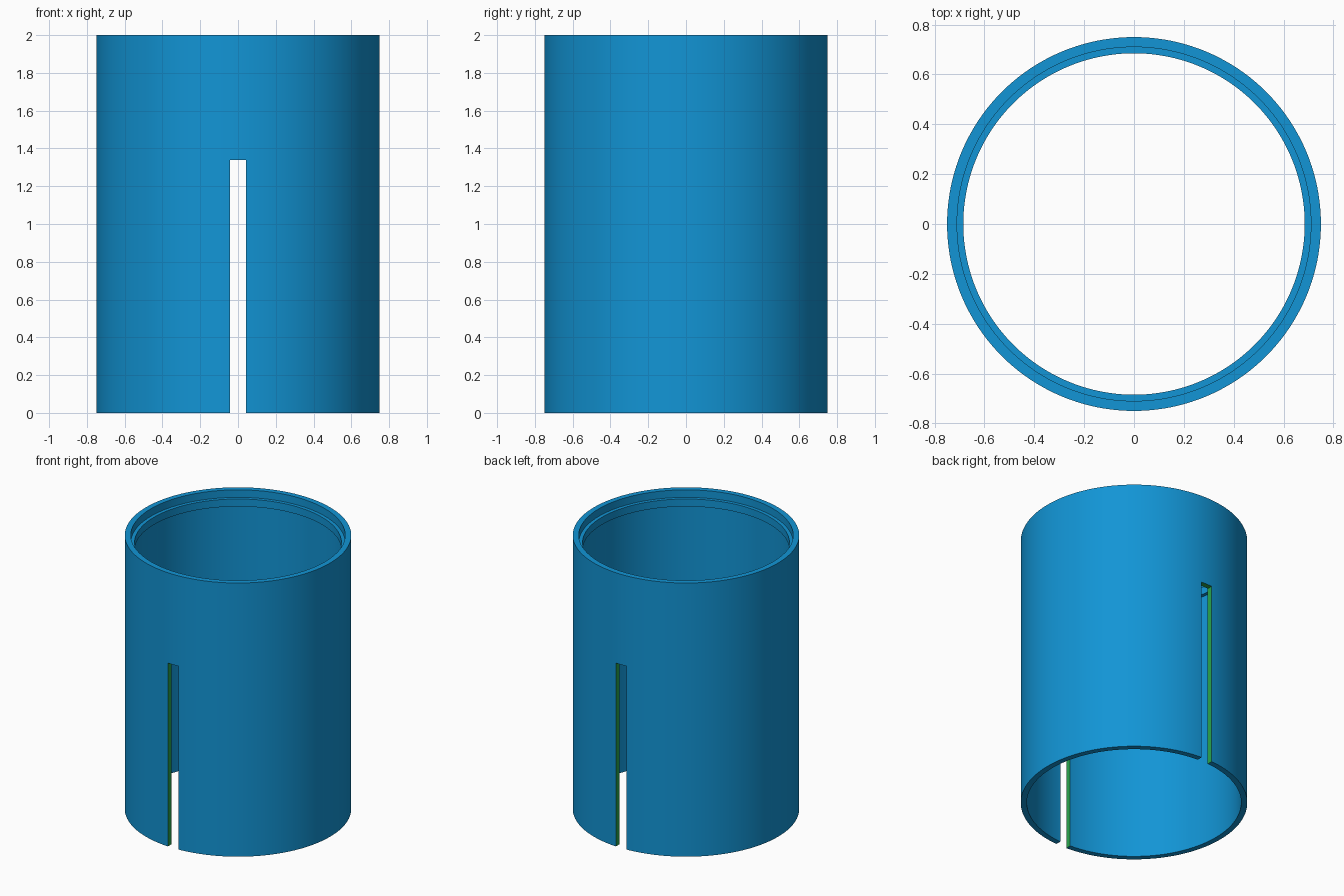
import bpy, bmesh, math
from mathutils import Matrix

if "Cube" in bpy.data.objects:
    bpy.data.objects.remove(bpy.data.objects["Cube"])

SEGMENTS = 160
SLOT_HALF, SLOT_TOP = 0.043, 1.34


def material(name, rgb):
    m = bpy.data.materials.new(name)
    m.diffuse_color = (*rgb, 1.0)
    m.use_nodes = True
    m.node_tree.nodes["Principled BSDF"].inputs["Base Color"].default_value = m.diffuse_color
    return m


def add_object(name, bm):
    bmesh.ops.recalc_face_normals(bm, faces=bm.faces)
    mesh = bpy.data.meshes.new(name)
    bm.to_mesh(mesh)
    bm.free()
    obj = bpy.data.objects.new(name, mesh)
    bpy.context.collection.objects.link(obj)
    return obj


# Tube wall with an inner ridge near the top: closed (radius, z) profile
profile = [(0.75, 0), (0.75, 2), (0.71, 2), (0.71, 1.945),
           (0.685, 1.945), (0.685, 1.89), (0.71, 1.89), (0.71, 0)]
bm = bmesh.new()
rings = []
for i in range(SEGMENTS):
    a = 2 * math.pi * i / SEGMENTS
    rings.append([bm.verts.new((r * math.cos(a), r * math.sin(a), z))
                  for r, z in profile])
for i in range(SEGMENTS):
    p, q = rings[i], rings[(i + 1) % SEGMENTS]
    for j in range(len(profile)):
        k = (j + 1) % len(profile)
        bm.faces.new((p[j], q[j], q[k], p[k]))
tube = add_object("slotted_tube", bm)
tube.data.materials.append(material("blue", (0.006, 0.30, 0.67)))
tube.data.materials.append(material("green", (0.022, 0.38, 0.075)))

# Cutter for the front and back slots, open at the bottom
bm = bmesh.new()
bmesh.ops.create_cube(bm, size=1, matrix=Matrix.Translation((0, 0, SLOT_TOP / 2 - 0.1))
                      @ Matrix.Diagonal((2 * SLOT_HALF, 2, SLOT_TOP + 0.2, 1)))
cutter = add_object("slot_cutter", bm)
cutter.hide_render = True

cut = tube.modifiers.new("slots", "BOOLEAN")
cut.operation = "DIFFERENCE"
cut.solver = "EXACT"
cut.object = cutter
bpy.context.view_layer.objects.active = tube
tube.select_set(True)
cutter.select_set(False)
bpy.ops.object.modifier_apply(modifier=cut.name)
bpy.data.objects.remove(cutter)

# Slot walls and slot ceilings are green
for f in tube.data.polygons:
    wall = abs(f.normal.x) > 0.99 and abs(f.center.x) < SLOT_HALF + 0.005
    ceiling = f.normal.z < -0.9 and abs(f.center.z - SLOT_TOP) < 0.01
    f.material_index = 1 if wall or ceiling else 0

bpy.ops.object.shade_smooth_by_angle(angle=math.radians(30))
